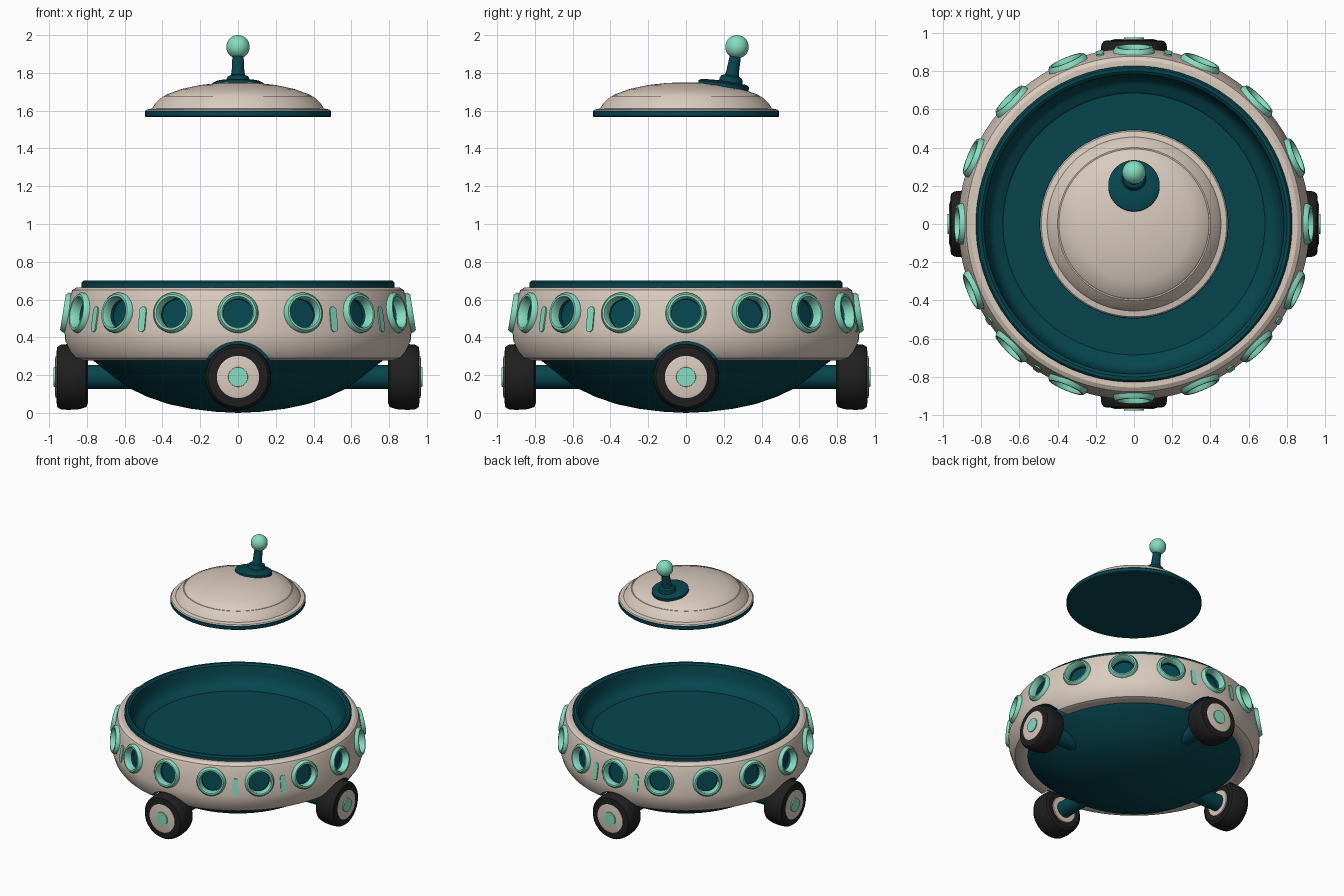
import bpy, bmesh, math
from mathutils import Matrix, Vector

if "Cube" in bpy.data.objects:
    bpy.data.objects.remove(bpy.data.objects["Cube"])


def material(name, rgb):
    m = bpy.data.materials.new(name)
    m.diffuse_color = (*rgb, 1)
    m.use_nodes = True
    m.node_tree.nodes["Principled BSDF"].inputs["Base Color"].default_value = m.diffuse_color
    return m


BEIGE = material("warm beige", (0.70, 0.595, 0.515))
TEAL = material("deep teal", (0.002, 0.06, 0.078))
MINT = material("mint", (0.24, 0.72, 0.53))
BLACK = material("tyre black", (0.014, 0.014, 0.014))
I = Matrix.Identity(4)


def finish(name, bm, mats, matrix=I, angle=35):
    bmesh.ops.remove_doubles(bm, verts=bm.verts, dist=1e-5)
    bmesh.ops.recalc_face_normals(bm, faces=bm.faces)
    bmesh.ops.transform(bm, matrix=matrix, verts=bm.verts)
    me = bpy.data.meshes.new(name)
    bm.to_mesh(me)
    bm.free()
    for m in mats:
        me.materials.append(m)
    ob = bpy.data.objects.new(name, me)
    bpy.context.collection.objects.link(ob)
    smooth(ob, angle)
    return ob


def smooth(ob, angle=35):
    bpy.ops.object.select_all(action='DESELECT')
    ob.select_set(True)
    bpy.context.view_layer.objects.active = ob
    bpy.ops.object.shade_smooth_by_angle(angle=math.radians(angle))


def spin(bm, profile, seg, closed=False, matrix=I, index=0, stretch=0, caps=True):
    """Turn an (r, h) profile around local z."""
    rows = []
    for r, h in profile:
        row = []
        for i in range(seg):
            a = 2 * math.pi * (i + 0.5) / seg
            y = r * math.sin(a)
            y += math.copysign(stretch, y) if stretch else 0
            row.append(bm.verts.new(matrix @ Vector((r * math.cos(a), y, h))))
        rows.append(row)
    for k in range(len(rows) if closed else len(rows) - 1):
        a, b = rows[k], rows[(k + 1) % len(rows)]
        for i in range(seg):
            j = (i + 1) % seg
            f = bm.faces.new((a[i], a[j], b[j], b[i]))
            f.material_index = index
    if caps and not closed:
        for k, row in ((0, rows[0]), (-1, rows[-1])):
            if profile[k][0] > 1e-4:
                bm.faces.new(row).material_index = index
    # collapse points on the axis
    bmesh.ops.remove_doubles(bm, verts=bm.verts, dist=1e-5)


def lathe(name, profile, mat, seg=64, closed=False, matrix=I, stretch=0, caps=True):
    bm = bmesh.new()
    spin(bm, profile, seg, closed, stretch=stretch, caps=caps)
    return finish(name, bm, [mat], matrix)


def radial(deg, r, z, tilt=0):
    """Local z points outward; deg is counted from the front."""
    return (Matrix.Rotation(math.radians(deg), 4, 'Z')
            @ Matrix.Translation((0, -r, z))
            @ Matrix.Rotation(math.radians(90 - tilt), 4, 'X'))


# beige hull ring
hull = lathe("hull_ring", [
    (0.74, 0.31), (0.79, 0.285), (0.835, 0.278), (0.872, 0.29), (0.897, 0.325),
    (0.915, 0.385), (0.919, 0.43), (0.889, 0.62), (0.878, 0.65), (0.855, 0.665),
    (0.812, 0.665), (0.812, 0.635), (0.79, 0.5)], BEIGE, 96, True)
hull.data.materials.append(TEAL)

# porthole recesses and wheel arches, cut with teal inner faces
bm = bmesh.new()
for i in range(16):
    spin(bm, [(0.08, -0.055), (0.08, 0.12)], 24,
         matrix=radial(i * 22.5, 0.905, 0.53, 9), index=1)
for i in range(4):
    spin(bm, [(0.193, 0), (0.193, 0.4)], 32,
         matrix=radial(i * 90, 0.78, 0.185), index=1)
cutter = finish("hull_cutter", bm, [BEIGE, TEAL])
cutter.hide_render = True
mod = hull.modifiers.new("cut", 'BOOLEAN')
mod.operation = 'DIFFERENCE'
mod.solver = 'EXACT'
mod.object = cutter
bpy.ops.object.select_all(action='DESELECT')
hull.select_set(True)
bpy.context.view_layer.objects.active = hull
bpy.ops.object.modifier_apply(modifier="cut")
bpy.data.objects.remove(cutter, do_unlink=True)
smooth(hull, 30)

# cockpit rim and floor, open underneath
lathe("cockpit_tub", [
    (0.828, 0.655), (0.828, 0.69), (0.818, 0.702), (0.80, 0.702), (0.785, 0.69),
    (0.775, 0.63), (0.76, 0.58), (0.73, 0.548), (0.695, 0.54), (0.685, 0.53), (0, 0.53)],
    TEAL, 72, caps=False)

# rounded belly
lathe("belly", [
    (0, 0.0), (0.12, 0.006), (0.25, 0.022), (0.37, 0.047), (0.48, 0.085),
    (0.575, 0.13), (0.66, 0.19), (0.72, 0.24), (0.765, 0.275), (0.785, 0.30)],
    TEAL, 64, caps=False)

# porthole frames
for i in range(16):
    lathe(f"porthole_frame_{i}", [
        (0.078, -0.03), (0.078, 0.008), (0.085, 0.022), (0.096, 0.022),
        (0.107, 0.008), (0.11, -0.03)], MINT, 28, True,
        radial(i * 22.5, 0.905, 0.53, 9))

# mint marker strips, three pairs
for c in (45, 180, 315):
    for s in (-1, 1):
        lathe(f"marker_strip_{c}_{s}", [(0.021, -0.002), (0.021, 0.007)], MINT, 16,
              matrix=radial(c + s * 11.25, 0.9085, 0.495, 9), stretch=0.047)

# wheels with hubs and axles
for i, side in enumerate(("front", "right", "back", "left")):
    m = radial(i * 90, 0.88, 0.19)
    lathe(side + "_tyre", [
        (0.10, -0.076), (0.14, -0.085), (0.16, -0.076), (0.171, -0.04), (0.175, 0.02),
        (0.171, 0.06), (0.158, 0.078), (0.112, 0.082)], BLACK, 40, matrix=m)
    lathe(side + "_hub_outer", [
        (0.112, 0.07), (0.112, 0.085), (0.10, 0.088), (0, 0.088)],
        BEIGE, 32, matrix=m)
    lathe(side + "_hub_cap", [(0.053, 0.08), (0.052, 0.096), (0, 0.097)],
          MINT, 24, matrix=m)
    lathe(side + "_hub_inner", [(0.105, -0.07), (0.10, -0.084), (0, -0.084)],
          BEIGE, 32, matrix=m)
    lathe(side + "_axle", [(0.063, -0.45), (0.063, -0.07)], TEAL, 24, matrix=m)

# floating lid
lathe("lid_base", [
    (0, 1.566), (0.488, 1.566), (0.494, 1.572), (0.494, 1.595), (0.488, 1.602), (0, 1.602)],
    TEAL, 64)
lathe("lid_dome", [
    (0.490, 1.600), (0.485, 1.606), (0.455, 1.612), (0.44, 1.636), (0.40, 1.675),
    (0.393, 1.674), (0.386, 1.683), (0.30, 1.714), (0.20, 1.736), (0.10, 1.747), (0, 1.75)],
    BEIGE, 64)

# tilted antenna
tilt = Matrix.Translation((0, 0.2, 1.738)) @ Matrix.Rotation(math.radians(-8), 4, 'X')
lathe("antenna_base", [
    (0.135, -0.025), (0.135, 0.006), (0.12, 0.014), (0.07, 0.018), (0, 0.02)],
    TEAL, 40, matrix=tilt)
foot, ball = Vector((0, 0.236, 1.745)), Vector((0, 0.27, 1.938))
axis = ball - foot
m = Matrix.Translation(foot) @ axis.to_track_quat('Z', 'Y').to_matrix().to_4x4()
lathe("antenna_stalk", [
    (0.065, -0.01), (0.062, 0.02), (0.056, 0.034), (0.038, 0.042), (0.034, 0.06),
    (0.029, 0.16)], TEAL, 24, matrix=m)
bm = bmesh.new()
bmesh.ops.create_uvsphere(bm, u_segments=28, v_segments=16, radius=0.062)
finish("antenna_ball", bm, [MINT], Matrix.Translation(ball))
